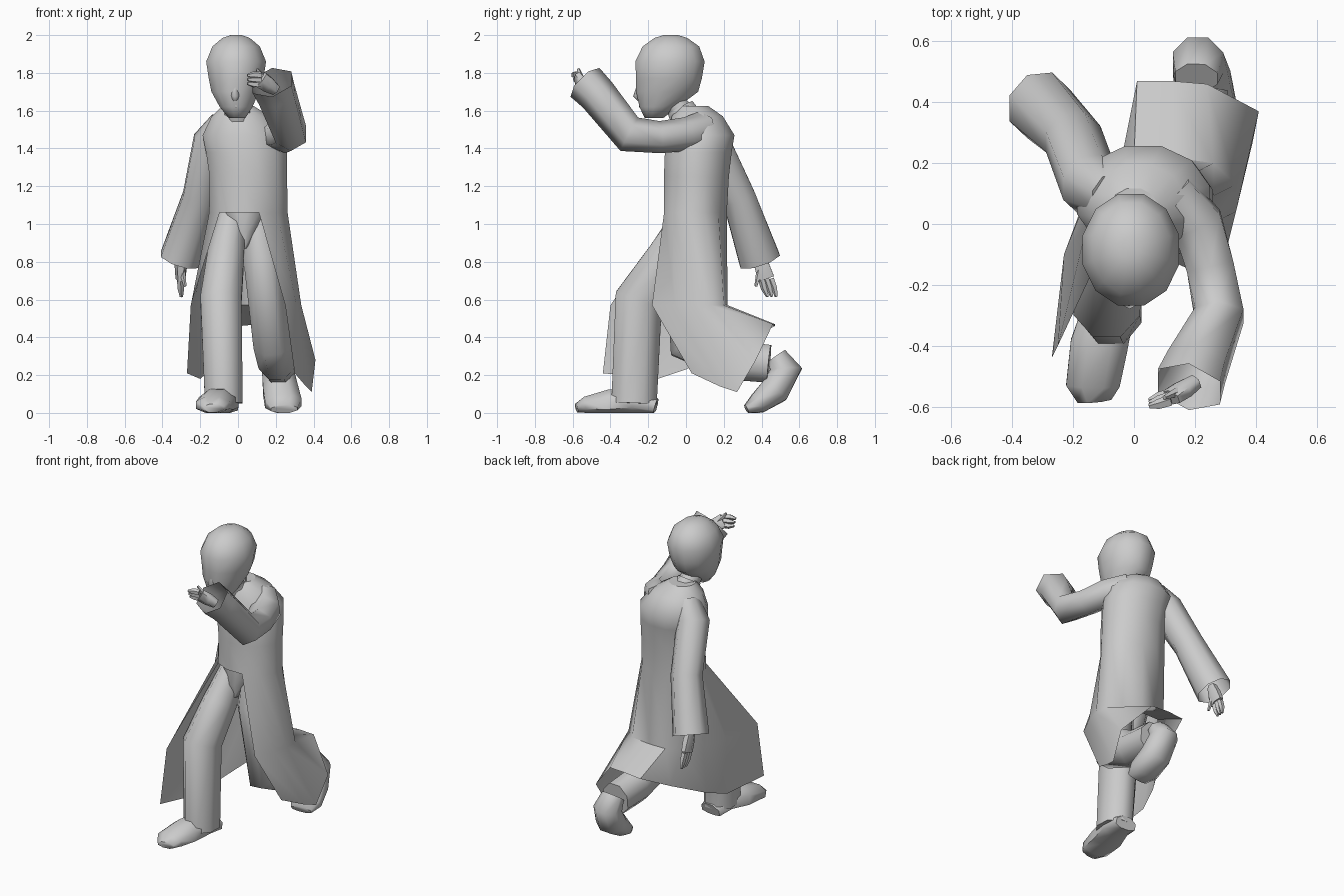
import bpy
import bmesh
import math
from mathutils import Vector

default_cube = bpy.data.objects.get("Cube")
if default_cube:
    bpy.data.objects.remove(default_cube, do_unlink=True)

grey = bpy.data.materials.new("plain_grey")
grey.use_nodes = True
grey.diffuse_color = (0.6, 0.6, 0.6, 1)
grey.node_tree.nodes["Principled BSDF"].inputs["Base Color"].default_value = grey.diffuse_color

X_AXIS = Vector((1, 0, 0))
Y_AXIS = Vector((0, 1, 0))


def make_object(name, verts, faces, sharp_angle=65):
    """Make a mesh, weld points that meet, and shade it smooth."""
    mesh = bpy.data.meshes.new(name)
    mesh.from_pydata(verts, [], faces)
    mesh.materials.append(grey)
    bm = bmesh.new()
    bm.from_mesh(mesh)
    bmesh.ops.remove_doubles(bm, verts=bm.verts, dist=.0005)
    bm.to_mesh(mesh)
    bm.free()
    obj = bpy.data.objects.new(name, mesh)
    bpy.context.collection.objects.link(obj)
    bpy.ops.object.select_all(action="DESELECT")
    obj.select_set(True)
    bpy.context.view_layer.objects.active = obj
    bpy.ops.object.shade_smooth_by_angle(angle=math.radians(sharp_angle))


def ring_faces(rows, count, closed=True, start=0):
    """Quads that join neighbouring rows of equally many points."""
    faces = []
    for row in range(rows - 1):
        for i in range(count if closed else count - 1):
            j = (i + 1) % count
            a = start + row * count
            b = a + count
            faces.append((a + i, a + j, b + j, b + i))
    return faces


def skin(name, rings, cap_start=True, cap_end=True):
    count = len(rings[0])
    verts = [point for ring in rings for point in ring]
    faces = ring_faces(len(rings), count)
    if cap_start:
        faces.append(tuple(reversed(range(count))))
    if cap_end:
        faces.append(tuple(range(len(verts) - count, len(verts))))
    make_object(name, verts, faces)


def ellipse(centre, axis_a, axis_b, sides):
    ring = []
    for i in range(sides):
        angle = math.tau * (i + 0.5) / sides
        point = Vector(centre) + axis_a * math.cos(angle) + axis_b * math.sin(angle)
        point.z = max(point.z, 0)
        ring.append(point)
    return ring


def tube(name, path, sizes, across=X_AXIS, sides=8, cap_start=True, cap_end=True):
    """Sweep an ellipse along a path; sizes give its half width and half depth."""
    path = [Vector(point) for point in path]
    rings = []
    for i, centre in enumerate(path):
        before, after = path[max(i - 1, 0)], path[min(i + 1, len(path) - 1)]
        tangent = Vector((0, 0, 0))
        for step in (centre - before, after - centre):
            if step.length > 0:
                tangent += step.normalized()
        tangent.normalize()
        side = (across - tangent * across.dot(tangent)).normalized()
        width, depth = sizes[i]
        rings.append(ellipse(centre, side * width, tangent.cross(side) * depth, sides))
    skin(name, rings, cap_start, cap_end)


def level_rings(levels, sides=12):
    """Horizontal ellipses: height, centre x, centre y, half width, half depth."""
    return [ellipse((cx, cy, z), X_AXIS * width, Y_AXIS * depth, sides)
            for z, cx, cy, width, depth in levels]


# Head and face
skin("head", level_rings([
    (1.56, -.005, -.17, .045, .05),
    (1.62, -.01, -.145, .09, .105),
    (1.7, -.015, -.1, .13, .17),
    (1.77, -.01, -.09, .15, .18),
    (1.86, -.01, -.085, .164, .19),
    (1.94, -.01, -.08, .13, .155),
    (1.985, -.01, -.08, .075, .09),
    (2, -.01, -.08, .03, .04)]))
tube("nose", [(-.015, -.245, 1.75), (-.015, -.256, 1.68), (-.015, -.245, 1.655)],
     [(.012, .01), (.024, .024), (.015, .012)], sides=6)
tube("lips", [(-.045, -.225, 1.622), (-.01, -.24, 1.624), (.025, -.225, 1.622)],
     [(.004, .004), (.012, .01), (.004, .004)], across=Vector((0, 0, 1)), sides=6)
tube("neck", [(0, .02, 1.54), (-.01, -.09, 1.68)], [(.065, .065), (.065, .065)])
tube("collar", [(0, 0, 1.56), (-.005, -.03, 1.615)], [(.08, .09), (.07, .08)],
     cap_start=False, cap_end=False)

# Coat: closed body, and a skirt open at the front and blown back over the rear leg
body = level_rings([
    (1.625, 0, .04, .085, .08),
    (1.57, .015, .06, .16, .14),
    (1.47, .03, .08, .225, .183),
    (1.38, .045, .065, .222, .183),
    (1.25, .055, .055, .212, .178),
    (1.06, .055, .05, .215, .172)])
middle = [(.25, -.18), (.31, -.06), (.335, .04), (.335, .13), (.26, .2), (.12, .22),
          (0, .22), (-.09, .17), (-.17, .06), (-.23, -.1), (-.25, -.4)]
hem = [(.3, .03, .21), (.36, .18, .14), (.39, .27, .11), (.41, .37, .28),
       (.24, .46, .47), (.12, .47, .47), (.01, .47, .46), (-.04, .22, .33),
       (-.15, 0, .23), (-.2, -.15, .18), (-.27, -.44, .21)]
sides = len(body[0])
columns = len(hem)
waist = [body[-1][(i - 3) % sides] for i in range(columns)]
skirt = waist + [(x, y, .57) for x, y in middle] + hem
coat_points = [point for ring in body for point in ring]
coat_faces = ring_faces(len(body), sides) + [tuple(range(sides))]
coat_faces += ring_faces(3, columns, closed=False, start=len(coat_points))
make_object("coat", coat_points + skirt, coat_faces)

# Trousers
skin("hips", level_rings([
    (.87, .03, -.05, .015, .04),
    (.96, .03, -.02, .075, .09),
    (1.08, .03, .015, .14, .125)]))
tube("right_trouser_leg",
     [(-.03, .02, 1.04), (-.065, -.1, .82), (-.09, -.25, .6), (-.075, -.275, .05)],
     [(.08, .09), (.105, .12), (.118, .138), (.108, .13)])
tube("left_trouser_leg",
     [(.1, .03, 1.04), (.125, 0, .82), (.185, .03, .38), (.205, .24, .28), (.215, .44, .26)],
     [(.08, .09), (.105, .12), (.112, .14), (.105, .115), (.1, .108)])

# Shoes, flattened where they meet the floor
tube("right_shoe",
     [(-.07, -.16, .03), (-.08, -.27, .06), (-.115, -.4, .05), (-.135, -.53, .04), (-.13, -.58, .025)],
     [(.075, .05), (.09, .085), (.102, .08), (.095, .05), (.06, .025)])
tube("left_shoe",
     [(.205, .48, .3), (.21, .53, .23), (.225, .47, .12), (.24, .38, .05), (.245, .32, .02)],
     [(.075, .06), (.09, .09), (.1, .085), (.105, .06), (.075, .025)])

# Sleeves with open cuffs
tube("left_sleeve",
     [(.12, .1, 1.5), (.21, 0, 1.475), (.25, -.14, 1.46), (.28, -.3, 1.475),
      (.205, -.47, 1.685), (.18, -.535, 1.75)],
     [(.09, .1), (.095, .09), (.09, .085), (.092, .1), (.112, .102), (.122, .108)],
     sides=6, cap_end=False)
tube("right_sleeve",
     [(-.08, .09, 1.54), (-.145, .13, 1.43), (-.2, .28, 1.14), (-.31, .39, .81)],
     [(.07, .08), (.1, .11), (.1, .095), (.112, .118)], cap_end=False)


# Hands: a flat palm with fingers and a thumb
def hand(name, wrist, knuckles, tips, thumb_tip, across):
    wrist, knuckles, tips = Vector(wrist), Vector(knuckles), Vector(tips)
    tube(name + "_palm", [wrist, wrist.lerp(knuckles, .5), knuckles],
         [(.032, .028), (.046, .033), (.05, .026)], across, sides=6)
    for finger, offset in (("front", -1), ("middle", 0), ("back", 1)):
        shift = across * offset * .028
        tube(name + "_" + finger + "_finger",
             [knuckles + shift * .9, knuckles.lerp(tips, .55) + shift, tips + shift * .8],
             [(.019, .02), (.017, .018), (.008, .009)], across, sides=5)
    tube(name + "_thumb", [wrist.lerp(knuckles, .4), thumb_tip],
         [(.022, .022), (.008, .008)], across, sides=5)


hand("left_hand", (.2, -.52, 1.71), (.12, -.57, 1.765), (.05, -.59, 1.765),
     (.1, -.57, 1.82), Vector((0, -.4, .9)).normalized())
hand("right_hand", (-.3, .38, .84), (-.305, .425, .71), (-.3, .455, .615),
     (-.28, .37, .67), Y_AXIS)
